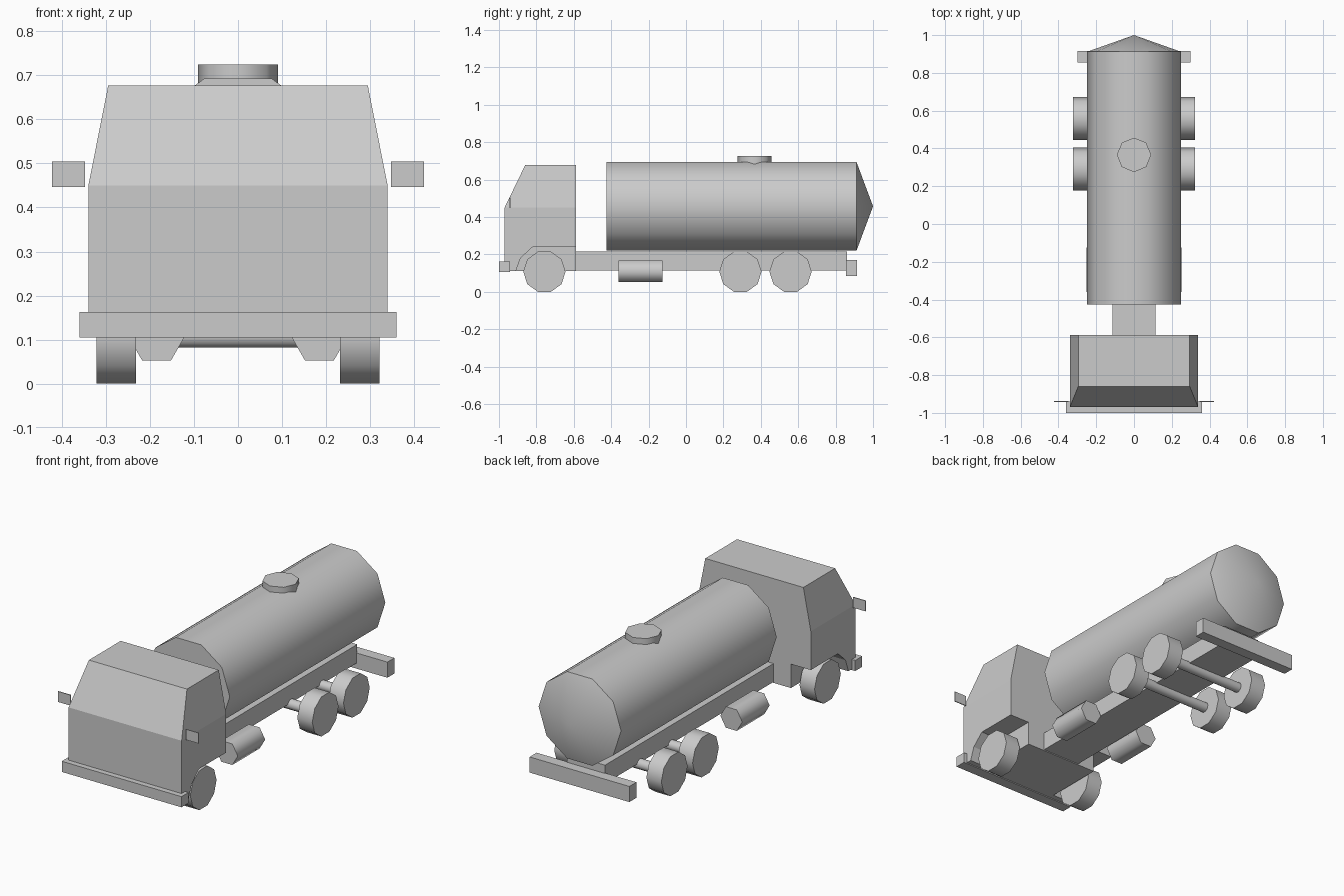
import bpy, bmesh, math
from mathutils import Matrix, Vector

cube = bpy.data.objects.get("Cube")
if cube:
    bpy.data.objects.remove(cube, do_unlink=True)

grey = bpy.data.materials.new("plain grey")
grey.use_nodes = True
grey.diffuse_color = (0.6, 0.6, 0.6, 1)
grey.node_tree.nodes["Principled BSDF"].inputs["Base Color"].default_value = (0.6, 0.6, 0.6, 1)


def finish(name, bm, smooth=False):
    bmesh.ops.recalc_face_normals(bm, faces=bm.faces)
    mesh = bpy.data.meshes.new(name)
    bm.to_mesh(mesh)
    bm.free()
    mesh.materials.append(grey)
    obj = bpy.data.objects.new(name, mesh)
    bpy.context.collection.objects.link(obj)
    if smooth:
        bpy.ops.object.select_all(action='DESELECT')
        obj.select_set(True)
        bpy.context.view_layer.objects.active = obj
        bpy.ops.object.shade_smooth_by_angle(angle=math.radians(65))
    return obj


def box(name, low, high):
    low, high = Vector(low), Vector(high)
    bm = bmesh.new()
    bmesh.ops.create_cube(bm, size=1, matrix=Matrix.Translation((low + high) / 2)
                          @ Matrix.Diagonal((*(high - low), 1)))
    return finish(name, bm)


def prism(name, sides, radius, start, end, tip=None):
    """Cylinder between two points, first corner along the side axis; optional cone tip."""
    start, end = Vector(start), Vector(end)
    axis = (end - start).normalized()
    u = Vector((0, 1, 0)) if abs(axis.x) > 0.5 else Vector((1, 0, 0))
    v = axis.cross(u)
    bm = bmesh.new()
    rings = []
    for centre in (start, end):
        ring = []
        for i in range(sides):
            a = math.tau * i / sides
            ring.append(bm.verts.new(centre + radius * (u * math.cos(a) + v * math.sin(a))))
        rings.append(ring)
    near, far = rings
    point = bm.verts.new(tip) if tip else None
    bm.faces.new(near)
    if not point:
        bm.faces.new(far)
    for i in range(sides):
        j = (i + 1) % sides
        bm.faces.new((near[i], near[j], far[j], far[i]))
        if point:
            bm.faces.new((far[i], far[j], point))
    return finish(name, bm, smooth=True)


# Cab shell: side profile with wheel arch, extruded across and tapered above the waist
profile = [(-0.97, 0.11), (-0.91, 0.11), (-0.885, 0.18), (-0.82, 0.24), (-0.587, 0.24),
           (-0.587, 0.45), (-0.587, 0.677), (-0.86, 0.677), (-0.97, 0.45)]
bm = bmesh.new()
face = bm.faces.new([bm.verts.new((-0.34, y, z)) for y, z in profile])
new = bmesh.ops.extrude_face_region(bm, geom=[face])["geom"]
bmesh.ops.translate(bm, vec=(0.68, 0, 0), verts=[g for g in new if isinstance(g, bmesh.types.BMVert)])
bmesh.ops.bisect_plane(bm, geom=bm.verts[:] + bm.edges[:] + bm.faces[:],
                       plane_co=(0, 0, 0.45), plane_no=(0, 0, 1))
for vert in bm.verts:
    if vert.co.z > 0.5:
        vert.co.x *= 0.295 / 0.34
finish("cab", bm)

# Cab floor between the wheel arches
box("cab_floor", (-0.22, -0.965, 0.11), (0.22, -0.587, 0.25))

# Chassis and bumpers
box("chassis", (-0.115, -0.6, 0.115), (0.115, 0.86, 0.215))
box("front_bumper", (-0.36, -1, 0.105), (0.36, -0.94, 0.163))
box("rear_bumper", (-0.3, 0.855, 0.085), (0.3, 0.915, 0.17))

# Tank with pointed rear end, and its hatch
prism("tank", 10, 0.248, (0, -0.425, 0.457), (0, 0.912, 0.457), tip=(0, 1, 0.457))
prism("tank_hatch", 8, 0.091, (0, 0.366, 0.66), (0, 0.366, 0.725))

# Wheels, fuel tanks and mirrors on both sides
for side, s in (("left", 1), ("right", -1)):
    for label, y in (("front", -0.757), ("middle", 0.291), ("rear", 0.559)):
        prism(f"{label}_wheel_{side}", 10, 0.113, (s * 0.232, y, 0.1075), (s * 0.322, y, 0.1075))
    prism(f"fuel_tank_{side}", 6, 0.066, (s * 0.185, -0.36, 0.11), (s * 0.185, -0.125, 0.11))
    xs = sorted((s * 0.348, s * 0.423))
    box(f"mirror_{side}", (xs[0], -0.943, 0.447), (xs[1], -0.938, 0.504))

# Rear axles
for label, y in (("middle", 0.291), ("rear", 0.559)):
    prism(f"{label}_axle", 10, 0.028, (-0.24, y, 0.108), (0.24, y, 0.108))
